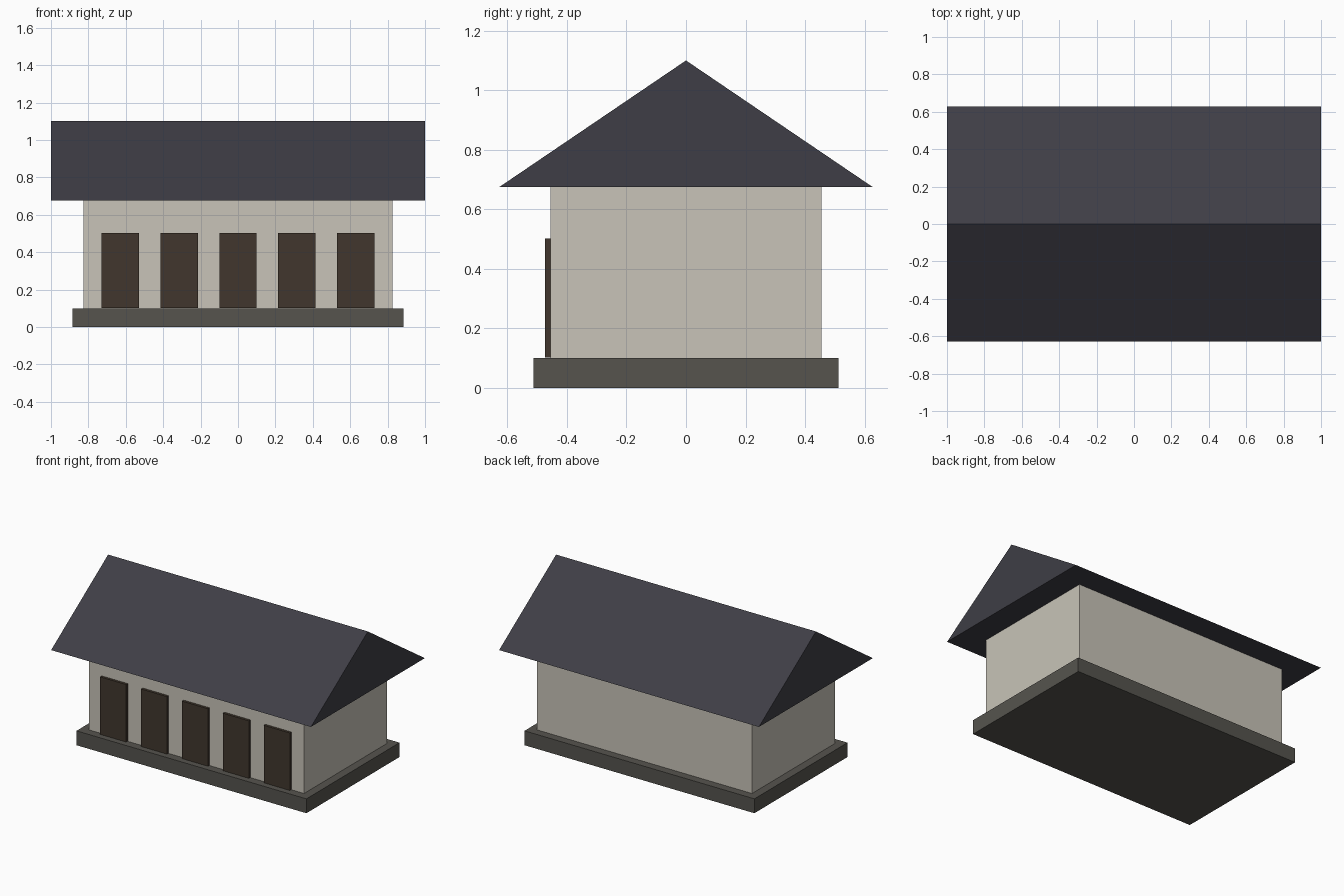
import bpy

if "Cube" in bpy.data.objects:
    bpy.data.objects.remove(bpy.data.objects["Cube"])


def material(name, rgb):
    mat = bpy.data.materials.new(name)
    mat.diffuse_color = (*rgb, 1)
    mat.use_nodes = True
    mat.node_tree.nodes["Principled BSDF"].inputs["Base Color"].default_value = mat.diffuse_color
    return mat


def add_mesh(name, verts, faces, mat):
    mesh = bpy.data.meshes.new(name)
    mesh.from_pydata(verts, [], faces)
    mesh.materials.append(mat)
    obj = bpy.data.objects.new(name, mesh)
    bpy.context.collection.objects.link(obj)
    return obj


def box(name, x, y, z, mat):
    """Box from (min, max) ranges along each axis."""
    verts = [(a, b, c) for a in x for b in y for c in z]
    faces = [(0, 1, 3, 2), (4, 6, 7, 5), (0, 4, 5, 1),
             (2, 3, 7, 6), (0, 2, 6, 4), (1, 5, 7, 3)]
    return add_mesh(name, verts, faces, mat)


stone = material("stone", (0.092, 0.088, 0.076))
plaster = material("plaster", (0.58, 0.55, 0.48))
wood = material("dark_wood", (0.053, 0.037, 0.026))
slate = material("slate", (0.049, 0.048, 0.061))

EAVES = 0.675

# Plinth and walls
box("plinth", (-0.885, 0.885), (-0.512, 0.512), (0, 0.1), stone)
box("walls", (-0.827, 0.827), (-0.455, 0.455), (0.1, EAVES), plaster)

# Row of door panels along the front
for i in range(5):
    cx = (i - 2) * 0.315
    box(f"door_{i + 1}", (cx - 0.1, cx + 0.1), (-0.473, -0.45), (0.102, 0.502), wood)

# Solid gable roof: triangular profile swept along x
profile = [(-0.627, EAVES), (0.627, EAVES), (0, 1.1)]
verts = [(x, y, z) for x in (-1, 1) for y, z in profile]
add_mesh("gable_roof", verts,
         [(0, 2, 1), (3, 4, 5), (0, 1, 4, 3), (1, 2, 5, 4), (2, 0, 3, 5)], slate)
